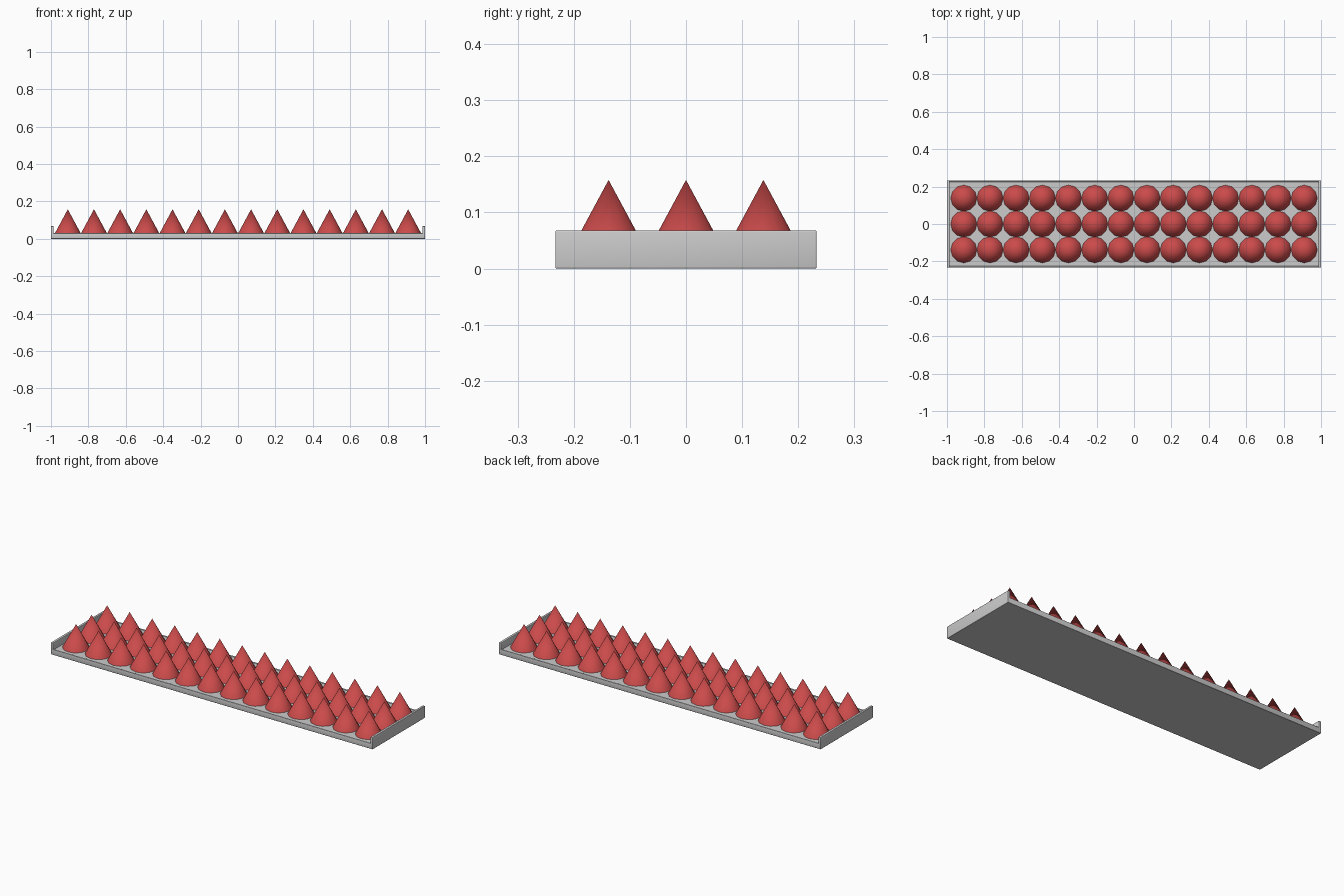
import bpy, math

if "Cube" in bpy.data.objects:
    bpy.data.objects.remove(bpy.data.objects["Cube"])

L, W = 1.0, 0.233          # half length and half width of the tray
FLOOR, END_TOP = 0.028, 0.068


def box(name, x0, x1, y0, y1, z0, z1, bevel=0.0):
    bpy.ops.mesh.primitive_cube_add(
        size=1, location=((x0 + x1) / 2, (y0 + y1) / 2, (z0 + z1) / 2))
    ob = bpy.context.object
    ob.name = name
    ob.scale = (x1 - x0, y1 - y0, z1 - z0)
    bpy.ops.object.transform_apply(location=False, rotation=False, scale=True)
    if bevel:
        bpy.ops.object.shade_smooth()
        mod = ob.modifiers.new("soft_edges", "BEVEL")
        mod.width = bevel
        mod.segments = 3
    return ob


# Tray floor, low side lips and raised end walls
box("tray_floor", -L + 0.003, L - 0.003, -W + 0.003, W - 0.003, 0, FLOOR)
for s, side in ((-1, "front"), (1, "back")):
    y0, y1 = sorted((s * W, s * (W - 0.008)))
    box(side + "_lip", -L + 0.003, L - 0.003, y0, y1, 0, FLOOR + 0.003, 0.003)
for s, side in ((-1, "left"), (1, "right")):
    x0, x1 = sorted((s * L, s * (L - 0.014)))
    box(side + "_end_wall", x0, x1, -W, W, 0, END_TOP, 0.003)

# Red cones in three rows of fourteen
red = bpy.data.materials.new("red")
red.diffuse_color = (0.6, 0.07, 0.07, 1)
red.use_nodes = True
red.node_tree.nodes["Principled BSDF"].inputs["Base Color"].default_value = red.diffuse_color
ROWS, COLS, TIP, R = 3, 14, 0.158, 0.07
bpy.ops.mesh.primitive_cone_add(vertices=12, radius1=R, radius2=0, depth=TIP - FLOOR)
bpy.ops.object.shade_smooth_by_angle(angle=math.radians(40))
first = bpy.context.object
first.data.materials.append(red)
for row in range(ROWS):
    for col in range(COLS):
        cone = first.copy()        # copies share one mesh
        cone.name = f"cone_{row + 1}_{col + 1}"
        cone.location = ((col - (COLS - 1) / 2) * 0.14, (row - 1) * 0.138,
                         (FLOOR + TIP) / 2)
        bpy.context.collection.objects.link(cone)
bpy.data.objects.remove(first)
